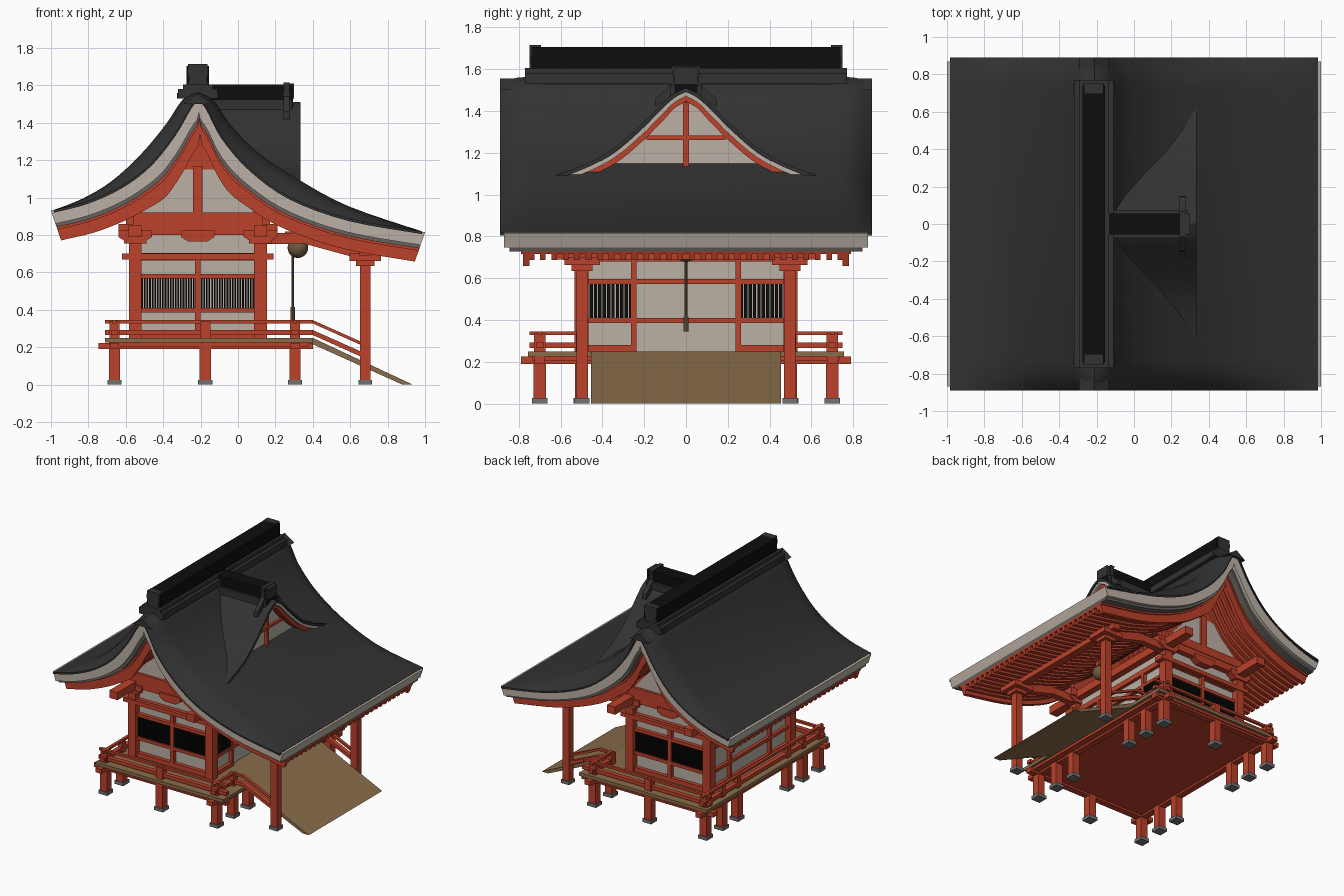
import bpy, bmesh, math

if "Cube" in bpy.data.objects:
    bpy.data.objects.remove(bpy.data.objects["Cube"])

COLORS = {"roof_charcoal": (0.032, 0.032, 0.032), "ridge_black": (0.004, 0.004, 0.004),
          "vermilion": (0.50, 0.053, 0.024), "plaster_beige": (0.50, 0.44, 0.38),
          "layer_grey": (0.13, 0.12, 0.11), "deck_brown": (0.25, 0.15, 0.07),
          "stone_grey": (0.17, 0.17, 0.17), "bell_bronze": (0.16, 0.10, 0.05)}
MATS = {}
for n, c in COLORS.items():
    MATS[n] = bpy.data.materials.new(n)
    MATS[n].diffuse_color = (*c, 1)
ROOF, BLACK, RED, BEIGE, GREY, BROWN, STONE, BRONZE = COLORS
parts = {}


def loft(name, mat, rings):
    """Closed solid through a list of rings; parts of one name share an object."""
    vs, fs, _ = parts.setdefault(name, ([], [], mat))
    b, n = len(vs), len(rings[0])
    for r in rings:
        vs.extend(r)
    for k in range(len(rings) - 1):
        for i in range(n):
            j = (i + 1) % n
            fs.append((b + k*n + i, b + k*n + j, b + k*n + n + j, b + k*n + n + i))
    fs.append(tuple(range(b, b + n)))
    fs.append(tuple(range(b + (len(rings) - 1)*n, b + len(rings)*n)))


def box(name, mat, x0, x1, y0, y1, z0, z1):
    loft(name, mat, [[(x0, y0, z), (x1, y0, z), (x1, y1, z), (x0, y1, z)] for z in (z0, z1)])


def prism_y(name, mat, pts, y0, y1):
    loft(name, mat, [[(x, y, z) for x, z in pts] for y in (y0, y1)])


def prism_x(name, mat, pts, x0, x1):
    loft(name, mat, [[(x, y, z) for y, z in pts] for x in (x0, x1)])


def band_y(name, mat, top, bot, y0, y1):
    loft(name, mat, [[(t[0], y0, t[1]), (t[0], y1, t[1]), (b[0], y1, b[1]), (b[0], y0, b[1])]
                     for t, b in zip(top, bot)])


def band_x(name, mat, top, bot, x0, x1):
    loft(name, mat, [[(x0, t[0], t[1]), (x1, t[0], t[1]), (x1, b[0], b[1]), (x0, b[0], b[1])]
                     for t, b in zip(top, bot)])


def spline(p, n=4):
    """Catmull-Rom curve through the points."""
    q = [p[0]] + p + [p[-1]]
    out = []
    for i in range(1, len(p)):
        a, b, c, d = q[i-1:i+3]
        for k in range(n):
            t = k / n
            out.append(tuple(0.5*(2*v + (w-u)*t + (2*u-5*v+4*w-s)*t*t + (3*v-u-3*w+s)*t**3)
                             for u, v, w, s in zip(a, b, c, d)))
    return out + [p[-1]]


# --- roof profiles: at the gable ends and along the middle ---
RX = -0.215
end = spline([(-1, .93), (-.82, .975), (-.63, 1.06), (-.47, 1.18), (-.34, 1.34), (-.26, 1.475), (RX, 1.535)]) \
    + spline([(RX, 1.535), (-.17, 1.475), (-.09, 1.325), (.06, 1.155), (.28, 1.0), (.6, .885), (1, .815)])[1:]
mid_r = spline([(RX, 1.56), (-.135, 1.52), (-.04, 1.385), (.11, 1.235), (.325, 1.095), (.6, .95), (1, .815)])
mid = spline([(-1, .93), (-.845, .99), (-.685, 1.085), (-.525, 1.23), (-.39, 1.39), (-.30, 1.52), (RX, 1.56)]) + mid_r[1:]


def drop(p, d, cap=1.6, peak=1.2, shear=.35):
    """Profile lowered by d, thicker where it is steep."""
    out = []
    for i, (x, z) in enumerate(p):
        a, b = p[max(i-1, 0)], p[min(i+1, len(p)-1)]
        k = min(math.hypot(b[0]-a[0], b[1]-a[1]) / max(abs(b[0]-a[0]), 1e-4), cap)
        if z == max(q[1] for q in p):
            k = peak
        out.append((x*(1 - shear*d), z - d*k))
    return out


# dark roof skin, rolled down toward both gable ends
ys = [(-.89, 0), (-.85, .5), (-.8, .85), (-.73, 1), (.73, 1), (.8, .85), (.85, .5), (.89, 0)]
rings = []
for e, m in zip(end, mid):
    top = [((e[0]+(m[0]-e[0])*t)*.985, y, e[1]+(m[1]-e[1])*t + .004) for y, t in ys]
    rings.append(top + [(x, y, z - .014) for x, y, z in reversed(top)])
loft("roof_skin", ROOF, rings)
# stacked layers beneath it
band_y("roof_thick_layer", BEIGE, end, drop(end, .068), -.87, .87)
band_y("roof_thin_layer", GREY, drop(end, .066), drop(end, .086), -.845, .845)
band_y("roof_boarding", RED, drop(end, .084), drop(end, .098), -.79, .79)
for i in range(28):
    y = -.74 + i*1.48/27
    band_y("rafters", RED, drop(end, .095)[::2], drop(end, .127)[::2], y-.014, y+.014)
for s in (-1, 1):
    band_y("bargeboards", RED, drop(end, .084), drop(end, .155), s*.765-.015, s*.765+.015)

# --- main ridge ---
box("ridge_base", ROOF, RX-.105, RX+.105, -.77, .77, 1.53, 1.58)
box("ridge_base", ROOF, RX-.08, RX+.08, -.77, .77, 1.57, 1.605)
box("main_ridge", BLACK, RX-.06, RX+.06, -.74, .74, 1.57, 1.705)
for s in (-1, 1):
    prism_y("ridge_end_ornament", ROOF, [(RX-.065, 1.58), (RX+.065, 1.58), (RX+.045, 1.63), (RX+.055, 1.66),
            (RX+.052, 1.715), (RX-.052, 1.715), (RX-.055, 1.66), (RX-.045, 1.63)], s*.75, s*.695)
    box("ridge_end_ornament", ROOF, RX-.11, RX+.11, s*.725-.025, s*.725+.025, 1.53, 1.56)
    prism_y("gable_peak_cap", ROOF, [(RX-.08, 1.50), (RX, 1.555), (RX+.08, 1.50)], s*.77, s*.89)

# --- dormer gable on the right slope ---
half = spline([(0, 1.51), (.07, 1.475), (.15, 1.40), (.22, 1.33), (.34, 1.225), (.46, 1.155), (.62, 1.092)])
dorm = [(-y, z) for y, z in half[:0:-1]] + half


def slope_x(z):
    for (x0, z0), (x1, z1) in zip(mid_r, mid_r[1:]):
        if z1 <= z <= z0:
            return x0 + (x1-x0)*(z0-z)/(z0-z1)
    return .335


loft("dormer_roof", ROOF, [[(.335, y, z), (min(slope_x(z)-.03, .30), y, z),
                            (min(slope_x(z)-.03, .30), y, z-.02), (.335, y, z-.02)] for y, z in dorm])


def ddrop(d):
    return drop(dorm, d, 1.5, 1.0, 0)


band_x("dormer_edge_layer", BEIGE, ddrop(.018), ddrop(.038), .25, .325)
band_x("dormer_bargeboard", RED, ddrop(.036), ddrop(.062), .24, .305)
panel = [p for p in ddrop(.05) if p[1] > 1.1]
band_x("dormer_panel", BEIGE, panel, [(y, 1.08) for y, z in panel], .20, .24)
box("dormer_frame", RED, .2, .26, -.014, .014, 1.1, 1.44)
box("dormer_frame", RED, .2, .258, -.19, .19, 1.262, 1.282)
box("dormer_ridge", BLACK, -.2, .295, -.055, .055, 1.47, 1.605)
box("dormer_ridge_base", ROOF, -.2, .29, -.075, .075, 1.44, 1.525)
prism_x("dormer_ornament", ROOF, [(-.15, 1.42), (-.145, 1.46), (-.1, 1.5), (-.06, 1.54), (-.07, 1.615), (.07, 1.615),
        (.06, 1.54), (.1, 1.5), (.145, 1.46), (.15, 1.42), (.09, 1.45), (0, 1.51), (-.09, 1.45)], .243, .275)
box("dormer_ornament", ROOF, .243, .3, -.055, .055, 1.53, 1.61)

# --- shrine body ---
box("plaster_walls", BEIGE, -.54, .105, -.485, .485, .24, .85)
for s in (-1, 1):
    f = sorted  # keeps mirrored ranges ordered
    yo, yi = s*.515, s*.48
    for x in (-.55, .12):
        box("body_columns", RED, x-.034, x+.034, s*.5-.034, s*.5+.034, .22, .82)
        box("column_brackets", RED, x-.06, x+.06, s*.5-.045, s*.5+.045, .755, .78)
    for x in (-.55, RX, .12):
        prism_y("column_brackets", RED, [(x-.05, .765), (x+.05, .765), (x+.09, .79), (x+.09, .825),
                                         (x-.09, .825), (x-.09, .79)], s*.46, s*.54)
    box("center_post", RED, RX-.014, RX+.014, *f((yi, yo)), .25, .70)
    for z0, z1 in ((.25, .285), (.385, .41), (.567, .592), (.665, .705)):
        box("wall_rails", RED, -.55, .12, *f((yi, yo)), z0, z1)
    box("head_beam", RED, -.62, .19, *f((s*.46, s*.54)), .67, .702)
    box("tie_beam", RED, -.64, .21, *f((s*.45, s*.53)), .80, .86)
    # lattice windows on the gable sides
    for c in (-.374, -.056):
        for i in range(21):
            x = c - .138 + i*.0138
            box("lattice_bars", BLACK, x-.0042, x+.0042, *f((yi, s*.506)), .41, .567)
    # gable wall, panels and trim
    prism_y("gable_wall", RED, [(-.60, .84), (.17, .84), (.17, .93), (RX, 1.39), (-.60, .93)], s*.47, s*.51)
    box("gable_beam", RED, -.56, .13, *f((s*.48, s*.535)), .855, .92)
    box("gable_post", RED, RX-.026, RX+.026, *f((s*.48, s*.53)), .9, 1.17)
    for m in (-1, 1):
        prism_y("gable_panels", BEIGE, [(RX+m*.30, .92), (RX+m*.026, .92), (RX+m*.026, 1.15), (RX+m*.10, 1.15)],
                s*.50, s*.515)
    # long-side rails and posts
    for xa, xb in ((-.565, -.53), (.10, .132)):
        box("long_side_posts", RED, xa, xb, s*.25-.013, s*.25+.013, .25, .70)
    for i in range(10):
        y = s*(.265 + i*.021)
        box("lattice_bars", BLACK, .1, .125, y-.008, y+.008, .41, .572)
    box("long_side_rails", RED, .1, .132, *f((s*.25, s*.5)), .25, .28)
for xa, xb in ((-.565, -.53), (.10, .132)):
    for z0, z1 in ((.385, .41), (.572, .595), (.68, .72)):
        box("long_side_rails", RED, xa, xb, -.5, .5, z0, z1)
box("long_side_rails", RED, -.565, -.53, -.5, .5, .25, .28)
for x in (-.55, .12):
    box("wall_plate", RED, x-.035, x+.035, -.76, .76, .79, .85)

# --- veranda deck, posts and railings ---
box("deck", BROWN, -.71, .40, -.755, .755, .225, .25)
box("deck_underside", RED, -.69, .38, -.735, .735, .205, .226)


def post(x, y, w, z1, name):
    box(name, RED, x-w, x+w, y-w, y+w, .02, z1)
    box("stone_feet", STONE, x-w-.008, x+w+.008, y-w-.008, y+w+.008, 0, .026)


for x in (-.66, .305):
    box("deck_beams", RED, x-.025, x+.025, -.79, .79, .19, .224)
    for y in (-.7, -.5, -.31, .31, .5, .7):
        post(x, y, .03, .21, "deck_posts")
prism_y("entry_ramp", BROWN, [(.38, .25), (.40, .25), (.935, .0), (.88, .0), (.38, .225)], -.455, .455)
for s in (-1, 1):
    y = s*.7
    post(-.175, y, .03, .21, "deck_posts")
    box("deck_beams", RED, -.745, .40, y-.025, y+.025, .19, .224)
    for px, py in ((-.66, y), (-.175, y), (.305, y), (.305, s*.5)):
        box("railing_posts", RED, px-.027, px+.027, py-.027, py+.027, .25, .338)
    for z0, z1, w in ((.265, .292, .018), (.327, .345, .011)):
        box("railings", RED, -.71, .40, y-w, y+w, z0, z1)
        box("railings", RED, .305-w, .305+w, *sorted((s*.49, s*.75)), z0, z1)
        box("railings", RED, -.66-w, -.66+w, -.75, .75, z0, z1)
        box("stair_rails", RED, .29, .40, s*.5-w, s*.5+w, z0, z1)
        prism_y("stair_rails", RED, [(.40, z0), (.68, z0-.125), (.68, z1-.125), (.40, z1)], s*.5-w, s*.5+w)
    for py in (.31, .5):
        box("railing_posts", RED, -.68, -.64, s*py-.02, s*py+.02, .25, .33)

    # --- porch ---
    post(.68, s*.497, .028, .65, "porch_columns")
    box("porch_brackets", RED, .63, .73, s*.497-.05, s*.497+.05, .635, .665)
    box("porch_brackets", RED, .595, .765, s*.497-.085, s*.497+.085, .662, .70)
    prism_y("porch_tie_beams", RED, [(.12, .75), (.35, .755), (.66, .67), (.66, .72), (.4, .81), (.12, .81)],
            s*.497-.025, s*.497+.025)
box("porch_beam", RED, .65, .71, -.62, .62, .69, .745)

# --- bell and rope ---
box("bell_hanger", RED, .25, .345, -.02, .02, .785, .82)
loft("bell", BRONZE, [[(.32 + .055*math.sin(a)*math.cos(b), .055*math.sin(a)*math.sin(b), .732 + .055*math.cos(a))
                       for b in [k*math.pi/10 for k in range(20)]] for a in [.05 + j*3.04/12 for j in range(13)]])
for r, z0, z1 in ((.007, .40, .79), (.012, .345, .415)):
    loft("bell_rope", BRONZE, [[(.292 + r*math.cos(k*math.pi/4), r*math.sin(k*math.pi/4), z) for k in range(8)]
                               for z in (z0, z1)])

# --- make the objects ---
for name, (vs, fs, mat) in parts.items():
    me = bpy.data.meshes.new(name)
    me.from_pydata(vs, [], fs)
    bm = bmesh.new()
    bm.from_mesh(me)
    bmesh.ops.recalc_face_normals(bm, faces=bm.faces)
    bm.to_mesh(me)
    bm.free()
    me.materials.append(MATS[mat])
    ob = bpy.data.objects.new(name, me)
    bpy.context.collection.objects.link(ob)
    if name in ("roof_skin", "roof_thick_layer", "roof_thin_layer", "bargeboards", "dormer_roof", "bell", "bell_rope"):
        bpy.ops.object.select_all(action='DESELECT')
        ob.select_set(True)
        bpy.context.view_layer.objects.active = ob
        bpy.ops.object.shade_smooth_by_angle(angle=math.radians(30))

for m in bpy.data.materials:
    if m.users and not m.is_grease_pencil:
        m.use_nodes = True
        m.node_tree.nodes["Principled BSDF"].inputs["Base Color"].default_value = m.diffuse_color
